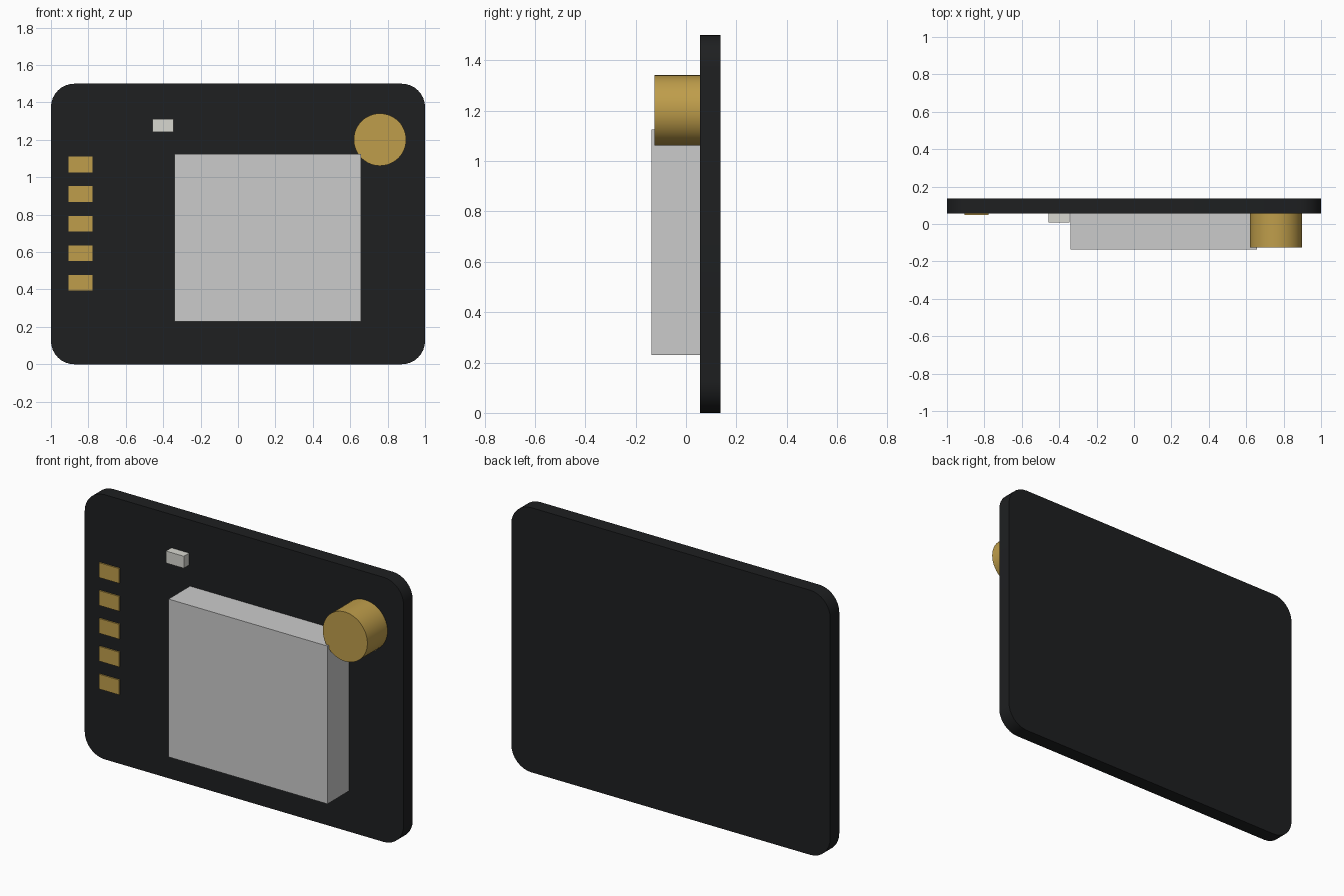
import bpy, bmesh, math

if "Cube" in bpy.data.objects:
    bpy.data.objects.remove(bpy.data.objects["Cube"])

BOARD_FRONT, BOARD_BACK = 0.055, 0.137


def material(name, rgb):
    m = bpy.data.materials.new(name)
    m.diffuse_color = (*rgb, 1)
    m.use_nodes = True
    m.node_tree.nodes["Principled BSDF"].inputs["Base Color"].default_value = m.diffuse_color
    return m


black = material("board_black", (0.013, 0.014, 0.015))
gold = material("gold", (0.52, 0.34, 0.07))
white = material("off_white", (0.68, 0.68, 0.63))


def box(name, x, y, z, mat=None):
    """Box from (min, max) pairs on each axis."""
    bpy.ops.mesh.primitive_cube_add(
        size=1, location=[(a + b) / 2 for a, b in (x, y, z)])
    ob = bpy.context.object
    ob.name = name
    ob.scale = [b - a for a, b in (x, y, z)]
    bpy.ops.object.transform_apply(location=False, rotation=False, scale=True)
    if mat:
        ob.data.materials.append(mat)
    return ob


# Circuit board: slab with its four corner edges rounded
board = box("circuit_board", (-1, 1), (BOARD_FRONT, BOARD_BACK), (0, 1.5), black)
bm = bmesh.new()
bm.from_mesh(board.data)
corners = [e for e in bm.edges
           if abs(e.verts[0].co.y - e.verts[1].co.y) > 0.01]
bmesh.ops.bevel(bm, geom=corners, offset=0.125, segments=8, profile=0.5,
                affect='EDGES')
bm.to_mesh(board.data)
bm.free()
bpy.context.view_layer.objects.active = board
bpy.ops.object.shade_smooth_by_angle(angle=math.radians(30))

# Metal shield can
box("shield_can", (-0.34, 0.657), (-0.137, BOARD_FRONT), (0.23, 1.125))

# Round antenna connector
y0, y1 = -0.125, BOARD_FRONT
bpy.ops.mesh.primitive_cylinder_add(
    vertices=48, radius=0.14, depth=y1 - y0,
    location=(0.759, (y0 + y1) / 2, 1.201), rotation=(math.pi / 2, 0, 0))
connector = bpy.context.object
connector.name = "antenna_connector"
connector.data.materials.append(gold)
bpy.ops.object.shade_smooth_by_angle(angle=math.radians(30))

# Small indicator chip
box("indicator_chip", (-0.457, -0.345), (0.007, BOARD_FRONT), (1.243, 1.311), white)

# Column of contact pads
for i in range(5):
    zc = 0.436 + i * 0.158
    box(f"contact_pad_{i + 1}", (-0.905, -0.778), (0.047, BOARD_FRONT),
        (zc - 0.042, zc + 0.042), gold)
